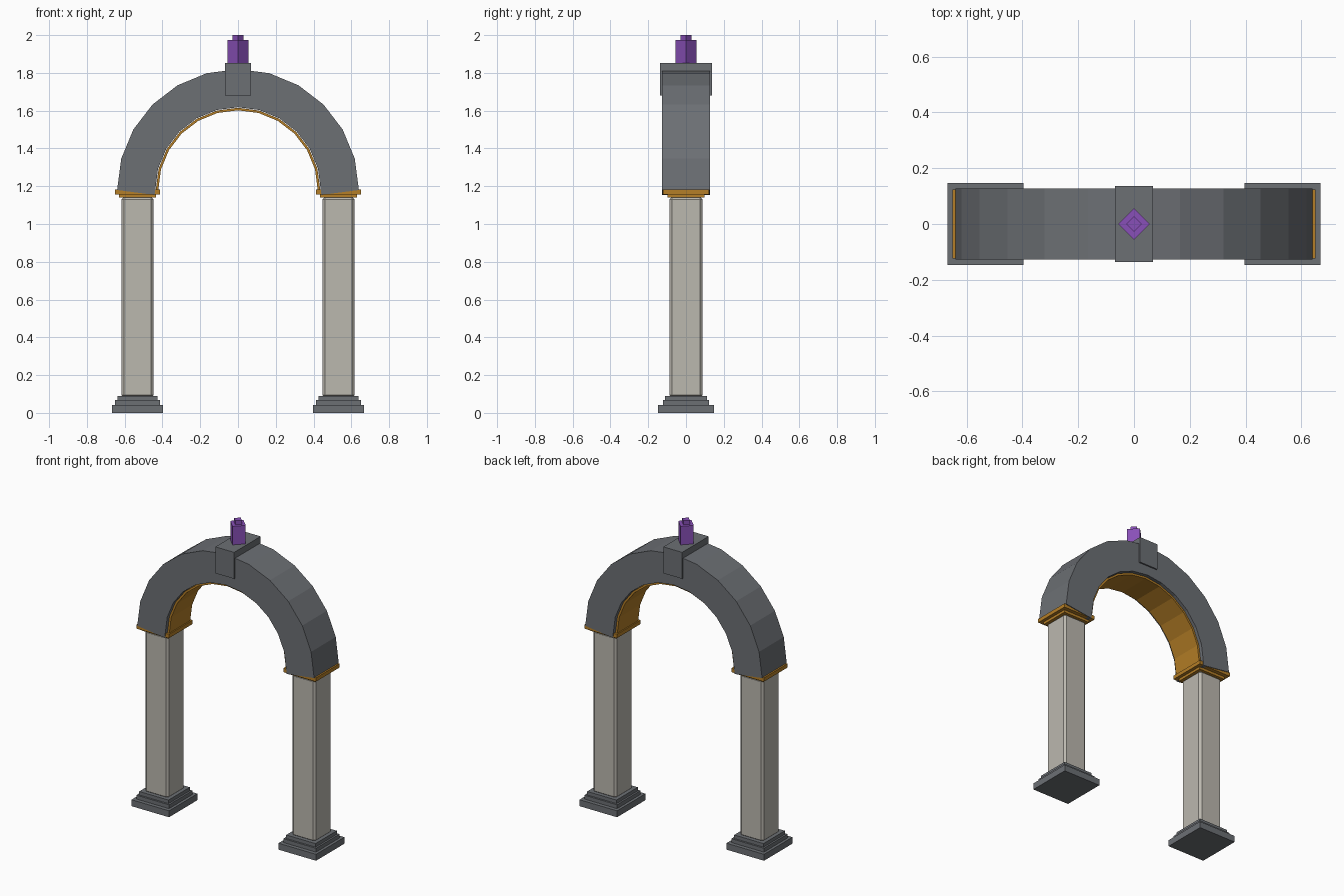
import bpy
import math
from mathutils import Matrix, Vector

cube = bpy.data.objects.get("Cube")
if cube:
    bpy.data.objects.remove(cube, do_unlink=True)


def material(name, rgb):
    mat = bpy.data.materials.new(name)
    mat.use_nodes = True
    colour = (*rgb, 1.0)
    mat.diffuse_color = colour
    mat.node_tree.nodes["Principled BSDF"].inputs["Base Color"].default_value = colour
    return mat


DARK = material("dark_grey_stone", (0.15, 0.16, 0.175))
PALE = material("pale_stone", (0.50, 0.48, 0.43))
GOLD = material("gold", (0.46, 0.21, 0.02))
PURPLE = material("purple_crystal", (0.25, 0.08, 0.48))


def finish(obj, name, mat):
    obj.name = name
    obj.data.name = name
    obj.data.materials.append(mat)
    return obj


def block(name, mat, x, half_x, half_y, bottom, top):
    """Upright box centred on y = 0."""
    bpy.ops.mesh.primitive_cube_add(size=2)
    obj = finish(bpy.context.object, name, mat)
    obj.data.transform(Matrix.Translation((x, 0, (bottom + top) / 2))
                       @ Matrix.Diagonal((half_x, half_y, (top - bottom) / 2, 1)))
    return obj


def ring_of_blocks(name, mat, inner, outer, half_y, length, count=12):
    """Half circle of straight blocks, each turned to face the arch centre."""
    parts = []
    for i in range(count):
        angle = math.pi * (i + 0.5) / count
        bpy.ops.mesh.primitive_cube_add(size=2)
        part = bpy.context.object
        part.data.transform(
            Matrix.Translation((0, 0, SPRING))
            @ Matrix.Rotation(-angle, 4, 'Y')
            @ Matrix.Translation(((inner + outer) / 2, 0, 0))
            @ Matrix.Diagonal(((outer - inner) / 2, half_y, length / 2, 1)))
        parts.append(part)
    bpy.ops.object.select_all(action='DESELECT')
    for part in parts:
        part.select_set(True)
    bpy.context.view_layer.objects.active = parts[0]
    bpy.ops.object.join()
    return finish(bpy.context.object, name, mat)


def crystal(name, radius, bottom, top):
    """Square prism standing with its corners on the x and y axes."""
    bpy.ops.mesh.primitive_cylinder_add(vertices=4, radius=radius, depth=top - bottom)
    obj = finish(bpy.context.object, name, PURPLE)
    obj.data.transform(Matrix.Translation((0, 0, (bottom + top) / 2)))


SPRING = 1.18
PILLAR_X = 0.532

# Pillars: stepped base, chamfered shaft, two-part gold capital
for side, sign in (("left", 1), ("right", -1)):
    x = sign * PILLAR_X
    block(f"{side}_base_plinth", DARK, x, 0.136, 0.147, 0, 0.042)
    block(f"{side}_base_step", DARK, x, 0.118, 0.122, 0.042, 0.067)
    block(f"{side}_base_collar", DARK, x, 0.106, 0.11, 0.067, 0.09)
    shaft = block(f"{side}_shaft", PALE, x, 0.085, 0.087, 0.08, 1.145)
    bevel = shaft.modifiers.new("chamfer", 'BEVEL')
    bevel.width = 0.014
    bevel.segments = 1
    block(f"{side}_capital_neck", GOLD, x, 0.097, 0.097, 1.14, 1.157)
    block(f"{side}_capital_slab", GOLD, x, 0.118, 0.123, 1.157, SPRING + 0.002)

# Arch of straight stones with a thin gold lining
outer_radius = 0.64
half_step = math.radians(7.5)
face = outer_radius * math.cos(half_step)
ring_of_blocks("arch_stones", DARK, face - 0.2, face, 0.1275,
               2 * outer_radius * math.sin(half_step))
lining = face - 0.203
ring_of_blocks("arch_lining", GOLD, lining - 0.013, lining, 0.108,
               2 * lining * math.tan(half_step))

# Keystone and crystal finial
block("keystone", DARK, 0, 0.068, 0.137, 1.68, 1.853)
crystal("finial_crystal", 0.056, 1.853, 1.974)
crystal("finial_tip", 0.028, 1.974, 2.0)
